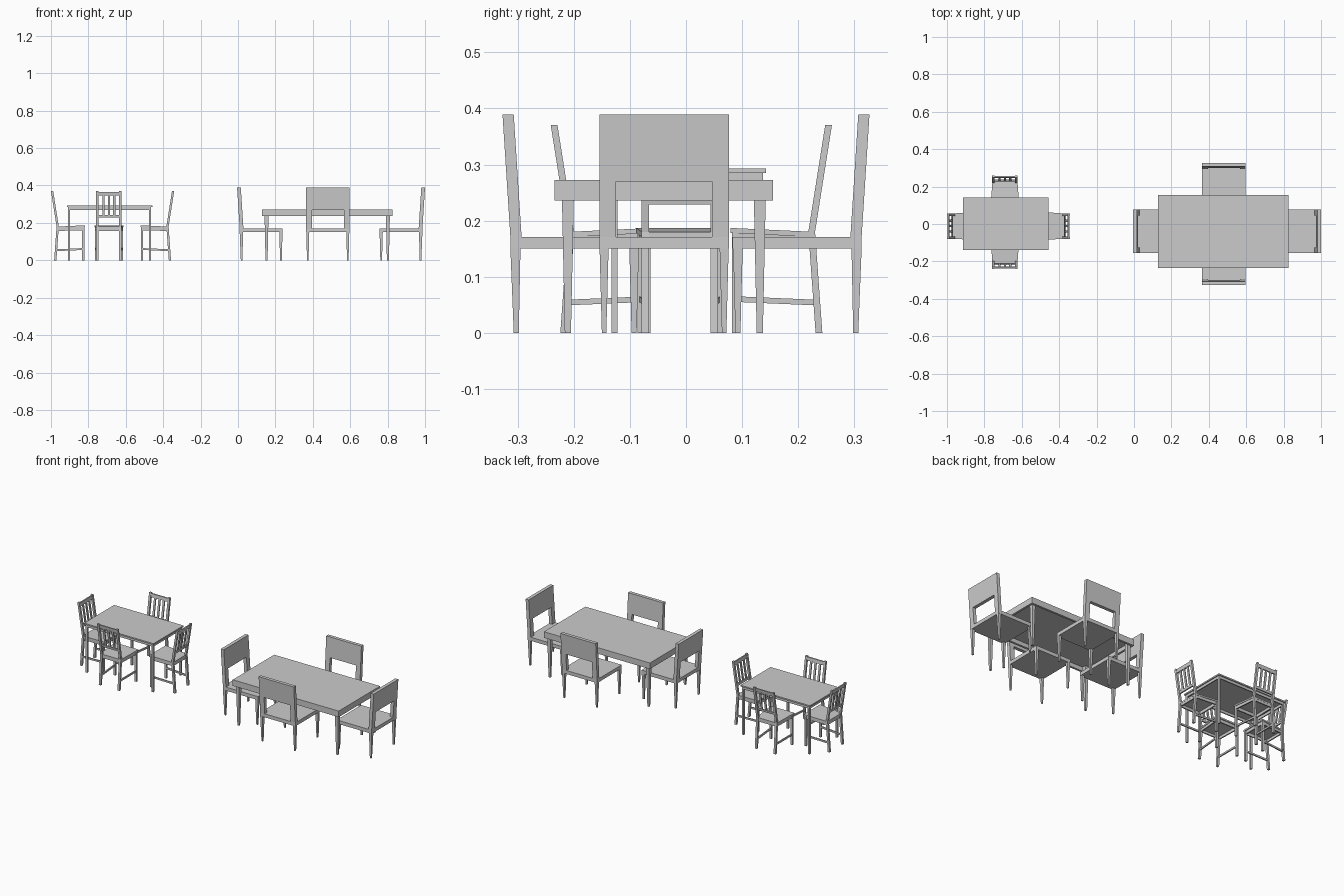
import bpy, math
from mathutils import Matrix

if "Cube" in bpy.data.objects:
    bpy.data.objects.remove(bpy.data.objects["Cube"])


def loft(rings):
    """Closed mesh data through a list of four-point rings."""
    v = [p for r in rings for p in r]
    f = [(3, 2, 1, 0)]
    for k in range(len(rings) - 1):
        a = 4 * k
        f += [(a + i, a + (i + 1) % 4, a + 4 + (i + 1) % 4, a + 4 + i) for i in range(4)]
    b = 4 * (len(rings) - 1)
    f.append((b, b + 1, b + 2, b + 3))
    return v, f


def level(x0, x1, y0, y1, z):
    return [(x0, y0, z), (x1, y0, z), (x1, y1, z), (x0, y1, z)]


def upright(x0, x1, y0, y1, z):
    return [(x0, y0, z[0]), (x0, y0, z[1]), (x1, y1, z[1]), (x1, y1, z[0])]


def box(x0, x1, y0, y1, z0, z1):
    return loft([level(x0, x1, y0, y1, z0), level(x0, x1, y0, y1, z1)])


def facing(x0, x1, y, z0, z1):
    return [(x0, y, z0), (x1, y, z0), (x1, y, z1), (x0, y, z1)]


def mirror_x(data):
    v, f = data
    return [(-x, y, z) for x, y, z in v], [tuple(reversed(q)) for q in f]


def make(name, data):
    import bmesh
    me = bpy.data.meshes.new(name)
    me.from_pydata(data[0], [], data[1])
    bm = bmesh.new()
    bm.from_mesh(me)
    bmesh.ops.recalc_face_normals(bm, faces=bm.faces)
    bm.to_mesh(me)
    bm.free()
    return name, me


def pair(name, data):
    return [make("left_" + name, mirror_x(data)), make("right_" + name, data)]


def place(parts, prefix, x, y, angle=0):
    for name, me in parts:
        ob = bpy.data.objects.new(prefix + "_" + name, me)
        ob.matrix_world = Matrix.Translation((x, y, 0)) @ Matrix.Rotation(math.radians(angle), 4, 'Z')
        bpy.context.collection.objects.link(ob)


# Large chair, back at y = 0, facing -y
def lean(z):
    return -0.02 - 0.014 * (0.389 - z) / 0.218


W = 0.1155
big = [make("seat", box(-W, W, -0.244, -0.014, 0.15, 0.171))]
big += pair("back_post", loft([level(W - 0.03, W, lean(z), lean(z) + 0.02, z) for z in (0.171, 0.27)]))
big.append(make("back_panel", loft([level(-W, W, lean(z), lean(z) + 0.02, z) for z in (0.27, 0.389)])))
big += pair("back_leg", loft([level(0.103, 0.111, -0.029, -0.02, 0),
                              level(0.099, 0.115, -0.032, -0.014, 0.15)]))
big += pair("front_leg", loft([level(0.103, 0.111, -0.239, -0.23, 0),
                               level(0.099, 0.115, -0.243, -0.226, 0.15)]))


# Small slatted chair, same orientation
def tilt(z):
    return -0.006 - 0.03 * (0.37 - z) / 0.19


def slanted(x0, x1, z0, z1, t):
    return loft([level(x0, x1, tilt(z) - t, tilt(z) + t, z) for z in (z0, z1)])


small = [make("seat", loft([facing(-0.078, 0.078, -0.181, 0.178, 0.187),
                            facing(-0.067, 0.067, -0.032, 0.171, 0.180)]))]
small += pair("back_post", loft([level(0.055, 0.068, -0.029, -0.017, 0),
                                 level(0.055, 0.068, -0.042, -0.03, 0.18),
                                 level(0.055, 0.068, -0.012, 0, 0.37)]))
small += pair("front_leg", box(0.063, 0.075, -0.178, -0.166, 0, 0.18))
small += pair("side_rail", loft([facing(0.066, 0.073, -0.167, 0.16, 0.18),
                                 facing(0.058, 0.065, -0.036, 0.157, 0.173)]))
small += pair("stretcher", loft([facing(0.065, 0.072, -0.168, 0.055, 0.065),
                                 facing(0.058, 0.065, -0.028, 0.049, 0.059)]))
small.append(make("front_rail", box(-0.064, 0.064, -0.176, -0.169, 0.16, 0.18)))
small.append(make("rear_rail", box(-0.056, 0.056, -0.04, -0.033, 0.157, 0.173)))
small.append(make("top_rail", slanted(-0.056, 0.056, 0.346, 0.366, 0.004)))
small.append(make("lower_rail", slanted(-0.056, 0.056, 0.229, 0.242, 0.004)))
for i in (-1, 0, 1):
    small.append(make("slat", slanted(i * 0.029 - 0.006, i * 0.029 + 0.006, 0.24, 0.348, 0.003)))


# Table: top, four apron boards and four (tapered) legs, centred on the origin
def table(hx, hy, z_top, thick, inset, z_low, wall, leg, foot, leg_inset):
    ax, ay = hx - inset, hy - inset
    zt = z_top - thick
    parts = [make("top", box(-hx, hx, -hy, hy, zt, z_top))]
    parts += pair("end_apron", box(ax - wall, ax, -ay, ay, z_low, zt))
    for s, n in ((-1, "front_apron"), (1, "rear_apron")):
        a, b = sorted((s * ay, s * (ay - wall)))
        parts.append(make(n, box(-ax + wall, ax - wall, a, b, z_low, zt)))
    cx, cy = hx - leg_inset - leg / 2, hy - leg_inset - leg / 2
    for s in (-1, 1):
        def ring(w, z):
            return level(cx - w / 2, cx + w / 2, s * cy - w / 2, s * cy + w / 2, z)
        parts += pair("table_leg", loft([ring(foot, 0), ring(leg, zt)]))
    return parts


place(table(0.348, 0.1945, 0.272, 0.012, 0, 0.236, 0.0125, 0.022, 0.011, 0.0125), "large", 0.477, -0.0395)
place(table(0.228, 0.141, 0.293, 0.008, 0.006, 0.270, 0.006, 0.011, 0.011, 0.006), "small", -0.686, 0.002)

# Chairs around each table
for x, y, a in ((0.48, 0.327, 0), (0.48, -0.327, 180), (1.0, -0.039, -90), (-0.005, -0.039, 90)):
    place(big, "large_chair", x, y, a)
for x, y, a in ((-0.69, 0.26, 0), (-0.69, -0.241, 180), (-0.341, -0.011, -90), (-1.0, -0.011, 90)):
    place(small, "small_chair", x, y, a)
